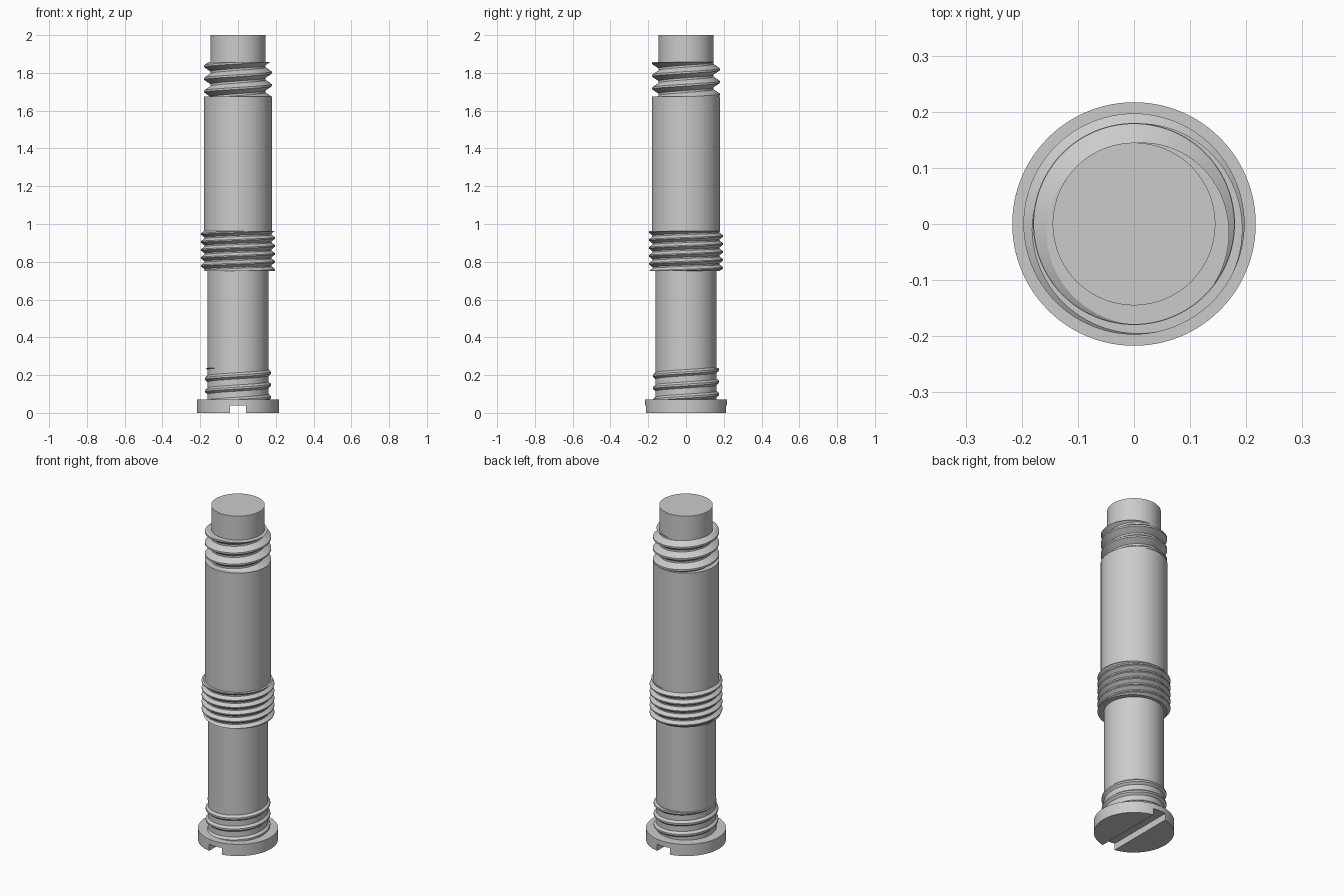
import bpy
import bmesh
import math

cube = bpy.data.objects.get("Cube")
if cube:
    bpy.data.objects.remove(cube, do_unlink=True)

SIDES = 96

steel = bpy.data.materials.new("grey_steel")
steel.use_nodes = True
steel.diffuse_color = (0.6, 0.6, 0.6, 1)
steel.node_tree.nodes["Principled BSDF"].inputs["Base Color"].default_value = (0.6, 0.6, 0.6, 1)


def finish(name, bm):
    """Turn a bmesh into a smooth shaded object with sharp edges kept."""
    bmesh.ops.recalc_face_normals(bm, faces=bm.faces)
    mesh = bpy.data.meshes.new(name)
    bm.to_mesh(mesh)
    bm.free()
    mesh.materials.append(steel)
    obj = bpy.data.objects.new(name, mesh)
    bpy.context.collection.objects.link(obj)
    return obj


def smooth(obj):
    bpy.ops.object.select_all(action='DESELECT')
    obj.select_set(True)
    bpy.context.view_layer.objects.active = obj
    bpy.ops.object.shade_smooth_by_angle(angle=math.radians(25))


def lathe(name, profile):
    """Revolve (radius, height) points around z, closed by flat caps."""
    bm = bmesh.new()
    rings = []
    for r, z in profile:
        rings.append([bm.verts.new((r * math.cos(a), r * math.sin(a), z))
                      for a in (math.tau * i / SIDES for i in range(SIDES))])
    for low, high in zip(rings, rings[1:]):
        for i in range(SIDES):
            j = (i + 1) % SIDES
            bm.faces.new((low[i], low[j], high[j], high[i]))
    bm.faces.new(rings[0])
    bm.faces.new(rings[-1])
    return finish(name, bm)


def thread(name, core, outer, bottom, top, phase, pitch, base, crest):
    """Right-handed helical ridge, trimmed flat at the bottom and top."""
    bm = bmesh.new()
    inner = core - 0.004
    section = [(inner, -base / 2), (outer, -crest / 2), (outer, crest / 2), (inner, base / 2)]
    first = math.floor((bottom - phase - base) / pitch * SIDES)
    last = math.ceil((top - phase + base) / pitch * SIDES)
    previous = None
    for step in range(first, last + 1):
        a = math.tau * step / SIDES
        centre = phase + pitch * step / SIDES
        ring = [bm.verts.new((r * math.cos(a), r * math.sin(a), centre + dz))
                for r, dz in section]
        if previous:
            for k in range(4):
                n = (k + 1) % 4
                bm.faces.new((previous[k], previous[n], ring[n], ring[k]))
        else:
            bm.faces.new(ring)
        previous = ring
    bm.faces.new(previous)
    # Trim both ends and close the cuts
    for height, direction in ((bottom, -1), (top, 1)):
        cut = bmesh.ops.bisect_plane(bm, geom=bm.verts[:] + bm.edges[:] + bm.faces[:],
                                     plane_co=(0, 0, height), plane_no=(0, 0, direction),
                                     clear_outer=True)
        edges = [e for e in cut["geom_cut"] if isinstance(e, bmesh.types.BMEdge)]
        bmesh.ops.holes_fill(bm, edges=edges, sides=0)
    smooth(finish(name, bm))


# Stepped shaft with the slotted head at the bottom
shaft = lathe("shaft_and_head", [
    (0.217, 0), (0.217, 0.07), (0.162, 0.07), (0.162, 0.752), (0.178, 0.752),
    (0.178, 0.962), (0.18, 0.962), (0.18, 1.675), (0.145, 1.675), (0.145, 2)])

# Screwdriver slot running front to back
slot_bm = bmesh.new()
bmesh.ops.create_cube(slot_bm, size=1)
bmesh.ops.scale(slot_bm, vec=(0.084, 1, 0.08), verts=slot_bm.verts)
slot = finish("slot_cutter", slot_bm)
slot.hide_render = True
cutter = shaft.modifiers.new("slot", 'BOOLEAN')
cutter.operation = 'DIFFERENCE'
cutter.object = slot
cutter.solver = 'EXACT'
bpy.context.view_layer.objects.active = shaft
bpy.ops.object.modifier_apply(modifier=cutter.name)
bpy.data.objects.remove(slot, do_unlink=True)
smooth(shaft)

# Threads
thread("lower_thread", 0.162, 0.175, 0.07, 0.238, 0.083, 0.065, 0.04, 0.01)
thread("middle_thread", 0.178, 0.197, 0.752, 0.962, 0.758, 0.042, 0.041, 0.006)
thread("upper_thread", 0.145, 0.179, 1.675, 1.857, 1.735, 0.067, 0.062, 0.01)
